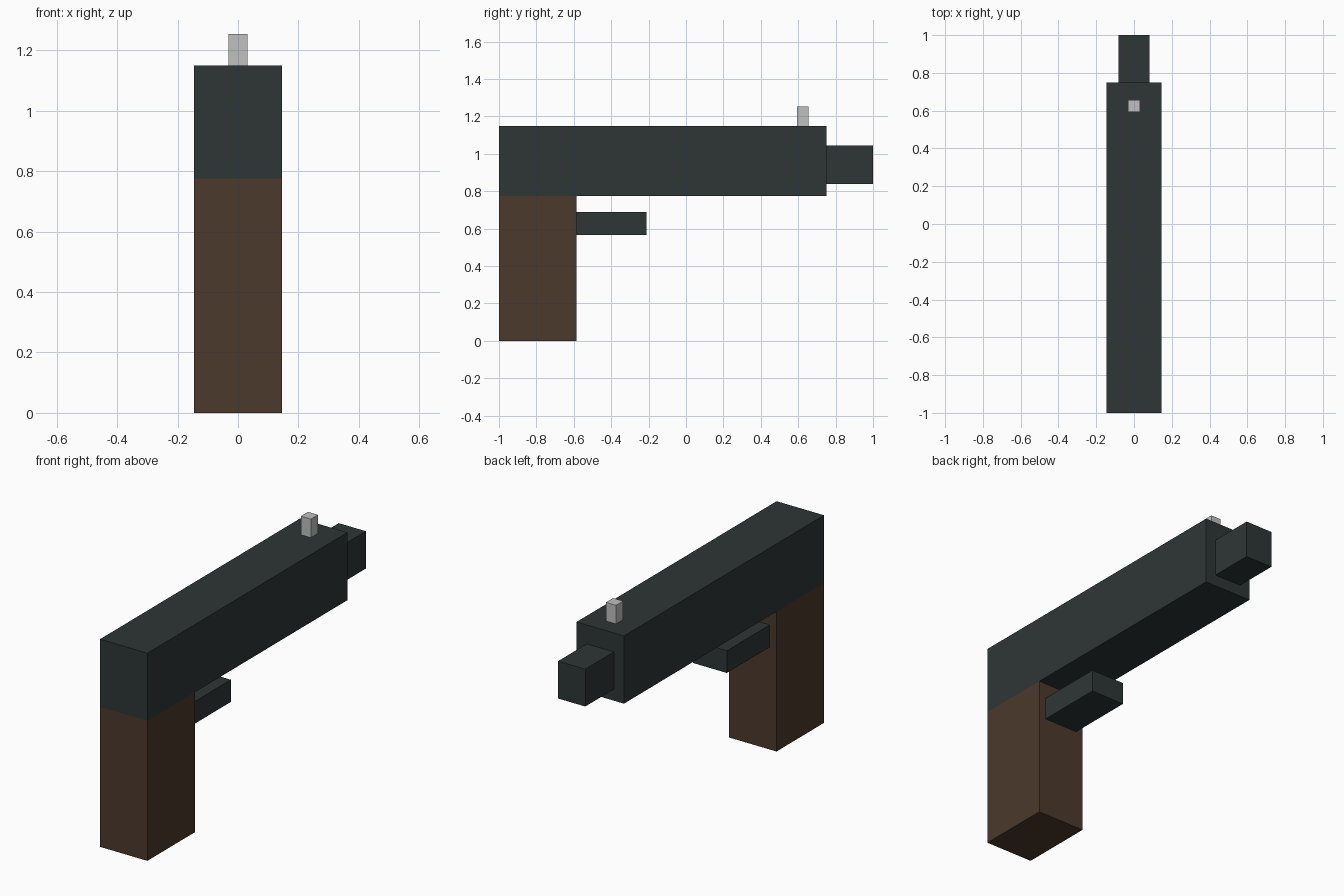
import bpy

default = bpy.data.objects.get("Cube")
if default:
    bpy.data.objects.remove(default, do_unlink=True)


def material(name, colour):
    mat = bpy.data.materials.new(name)
    mat.use_nodes = True
    mat.diffuse_color = (*colour, 1)
    mat.node_tree.nodes["Principled BSDF"].inputs["Base Color"].default_value = (*colour, 1)
    return mat


def box(name, width, y_range, z_range, mat):
    """Box centred on x = 0, spanning the given y and z ranges."""
    (y0, y1), (z0, z1) = y_range, z_range
    bpy.ops.mesh.primitive_cube_add(size=1, location=(0, (y0 + y1) / 2, (z0 + z1) / 2))
    obj = bpy.context.object
    obj.name = name
    obj.scale = (width, y1 - y0, z1 - z0)
    bpy.ops.object.transform_apply(location=False, rotation=False, scale=True)
    obj.data.materials.append(mat)
    return obj


dark_metal = material("dark slate", (0.027, 0.037, 0.036))
wood = material("dark brown", (0.071, 0.041, 0.025))
light_metal = material("light grey", (0.53, 0.53, 0.53))

# Handle and main body
box("grip", 0.29, (-1, -0.585), (0, 0.775), wood)
box("body", 0.29, (-1, 0.75), (0.775, 1.15), dark_metal)

# Smaller blocks attached to them
box("muzzle", 0.166, (0.75, 1), (0.838, 1.045), dark_metal)
box("trigger", 0.206, (-0.585, -0.21), (0.567, 0.69), dark_metal)
box("sight", 0.062, (0.594, 0.656), (1.15, 1.253), light_metal)
